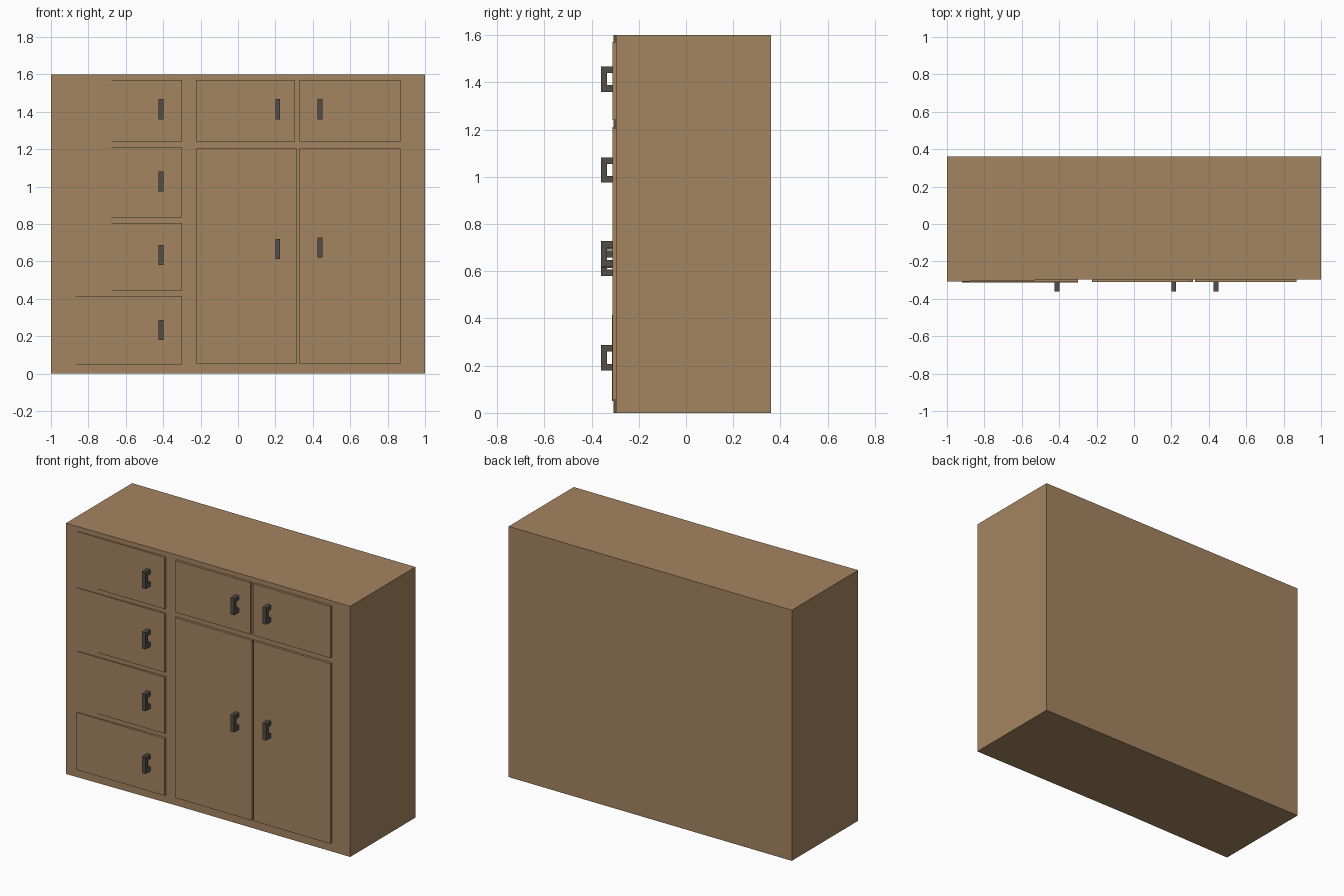
import bpy, bmesh

if "Cube" in bpy.data.objects:
    bpy.data.objects.remove(bpy.data.objects["Cube"])


def material(name, rgb):
    m = bpy.data.materials.new(name)
    m.diffuse_color = (*rgb, 1)
    m.use_nodes = True
    m.node_tree.nodes["Principled BSDF"].inputs["Base Color"].default_value = m.diffuse_color
    return m


WOOD = material("brown wood", (0.375, 0.235, 0.12))
METAL = material("dark metal", (0.085, 0.075, 0.065))


def prism(name, profile, offset, mat):
    """Extrude a closed 3D profile along an offset."""
    bm = bmesh.new()
    face = bm.faces.new([bm.verts.new(p) for p in profile])
    new = bmesh.ops.extrude_face_region(bm, geom=[face])["geom"]
    verts = [v for v in new if isinstance(v, bmesh.types.BMVert)]
    bmesh.ops.translate(bm, verts=verts, vec=offset)
    bmesh.ops.recalc_face_normals(bm, faces=bm.faces)
    mesh = bpy.data.meshes.new(name)
    bm.to_mesh(mesh)
    bm.free()
    mesh.materials.append(mat)
    ob = bpy.data.objects.new(name, mesh)
    bpy.context.collection.objects.link(ob)
    return ob


def panel(name, x0, x1, z0, z1, front=-0.311, back=-0.29):
    plan = [(x0, front, z0), (x1, front, z0), (x1, back, z0), (x0, back, z0)]
    return prism(name, plan, (0, 0, z1 - z0), WOOD)


def handle(name, x, z0):
    """C-shaped pull, open towards the door."""
    h, t, f, b = 0.107, 0.028, -0.361, -0.309
    side = [(b, 0), (f, 0), (f, h), (b, h), (b, h - t),
            (f + t - 0.002, h - t), (f + t - 0.002, t), (b, t)]
    prism(name, [(x - 0.0125, y, z0 + z) for y, z in side], (0.025, 0, 0), METAL)


# Cabinet bodies: the drawer side has a very slightly skewed front
SPLIT = -0.225
prism("drawer_cabinet", [(-1, -0.308, 0), (SPLIT, -0.296, 0),
                         (SPLIT, 0.361, 0), (-1, 0.361, 0)], (0, 0, 1.6), WOOD)
panel("door_cabinet", SPLIT, 1, 0, 1.6, -0.296, 0.361)

# Drawer fronts with handles
for i, (z0, z1, hz) in enumerate([(0.05, 0.415, 0.18), (0.445, 0.805, 0.58),
                                  (0.835, 1.21, 0.975), (1.24, 1.57, 1.36)]):
    panel(f"drawer_front_{i + 1}", -0.92, -0.30, z0, z1, -0.314 if i == 0 else -0.311)
    handle(f"drawer_handle_{i + 1}", -0.412, hz)

# Doors with handles
for name, x0, x1, z0, z1, hx, hz in [
        ("lower_left", SPLIT, 0.315, 0.055, 1.205, 0.213, 0.613),
        ("lower_right", 0.326, 0.87, 0.055, 1.205, 0.438, 0.62),
        ("upper_left", SPLIT, 0.305, 1.24, 1.57, 0.213, 1.36),
        ("upper_right", 0.326, 0.87, 1.24, 1.57, 0.438, 1.36)]:
    panel(f"door_{name}", x0, x1, z0, z1)
    handle(f"door_handle_{name}", hx, hz)
